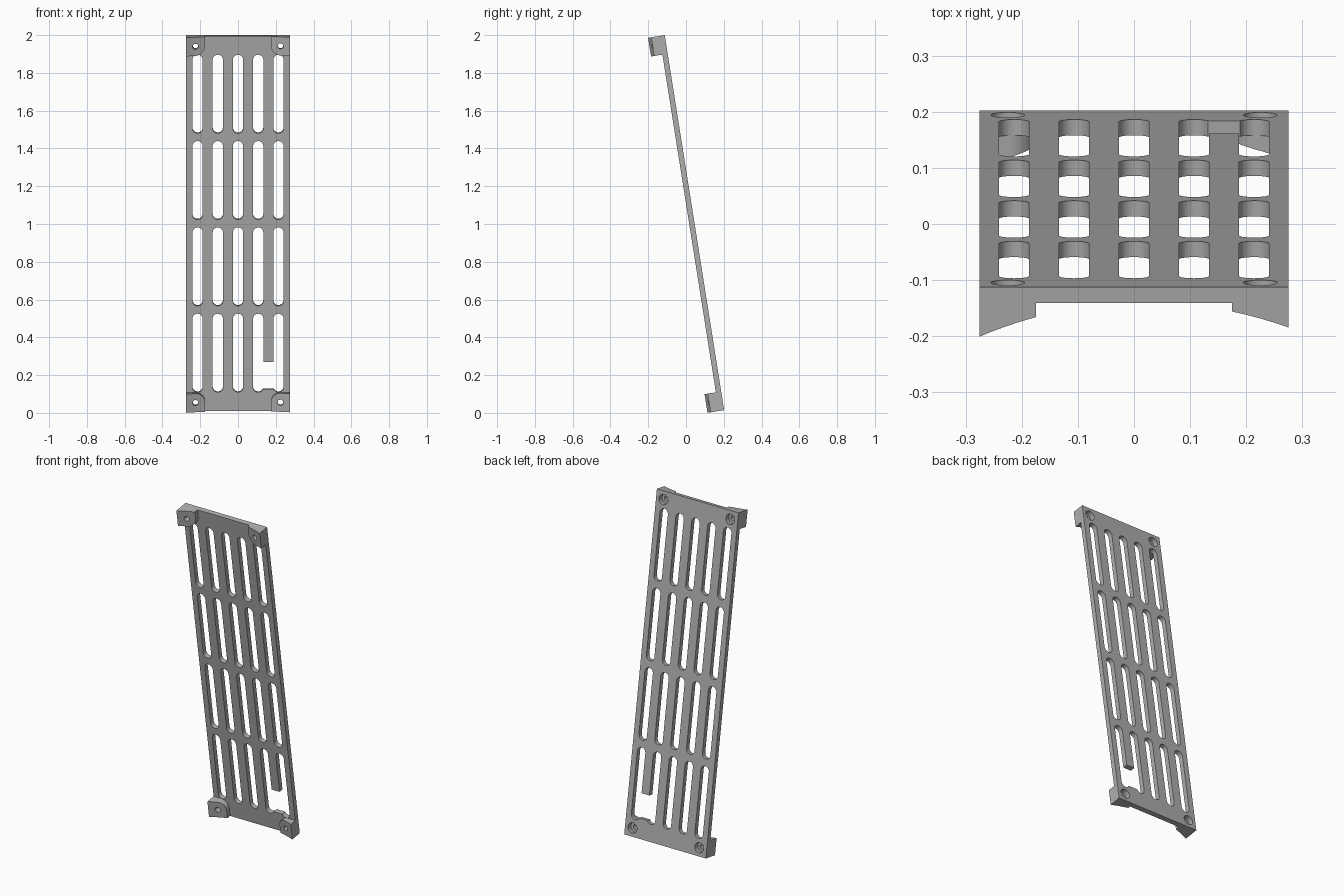
import bpy
import bmesh
from math import pi, cos, sin, radians
from mathutils import Matrix

cube = bpy.data.objects.get("Cube")
if cube:
    bpy.data.objects.remove(cube, do_unlink=True)

WIDTH, LENGTH, THICK = 0.55, 2.01, 0.0285
HALF = WIDTH / 2
PAD = 0.1                      # side of the square mounting pads
SLOT_W, SLOT_L = 0.054, 0.421
PITCH_X, PITCH_V = 0.107, 0.4627
HOLE_X, HOLE_V = 0.225, 0.05

# Panel space: x across, y along the length, z out of the front face
LEAN = Matrix.Translation((0, 0.202, 0.0145)) @ Matrix.Rotation(radians(99), 4, 'X')

grey = bpy.data.materials.new("plain_grey")
grey.use_nodes = True
COLOUR = (0.42, 0.42, 0.42, 1)
grey.diffuse_color = COLOUR
grey.node_tree.nodes["Principled BSDF"].inputs["Base Color"].default_value = COLOUR


def add_prism(bm, outline, z0, z1):
    """Extrude a counter-clockwise outline from z0 to z1."""
    face = bm.faces.new([bm.verts.new((x, y, z0)) for x, y in outline])
    top = bmesh.ops.extrude_face_region(bm, geom=[face])
    verts = [g for g in top["geom"] if isinstance(g, bmesh.types.BMVert)]
    bmesh.ops.translate(bm, verts=verts, vec=(0, 0, z1 - z0))


def arc(cx, cy, r, start, end, steps=14):
    return [(cx + r * cos(start + (end - start) * i / steps),
             cy + r * sin(start + (end - start) * i / steps)) for i in range(steps + 1)]


def box(x0, x1, y0, y1):
    return [(x0, y0), (x1, y0), (x1, y1), (x0, y1)]


def circle(cx, cy, r):
    return arc(cx, cy, r, 0, 2 * pi, 32)[:-1]


def make(name, prisms):
    bm = bmesh.new()
    for outline, z0, z1 in prisms:
        add_prism(bm, outline, z0, z1)
    bmesh.ops.recalc_face_normals(bm, faces=bm.faces)
    mesh = bpy.data.meshes.new(name)
    bm.to_mesh(mesh)
    bm.free()
    mesh.materials.append(grey)
    obj = bpy.data.objects.new(name, mesh)
    bpy.context.collection.objects.link(obj)
    obj.matrix_world = LEAN
    return obj


def cut(obj, cutters):
    for cutter in cutters:
        mod = obj.modifiers.new("cut", 'BOOLEAN')
        mod.operation = 'DIFFERENCE'
        mod.solver = 'EXACT'
        mod.object = cutter
    bpy.context.view_layer.update()
    graph = bpy.context.evaluated_depsgraph_get()
    mesh = bpy.data.meshes.new_from_object(obj.evaluated_get(graph))
    obj.modifiers.clear()
    obj.data = mesh


# Cutter: grid of round-ended slots
slots = []
r = SLOT_W / 2
for col in range(-2, 3):
    for row in range(4):
        x = col * PITCH_X
        y = LENGTH / 2 + (row - 1.5) * PITCH_V
        h = SLOT_L / 2 - r
        outline = arc(x, y + h, r, 0, pi) + arc(x, y - h, r, pi, 2 * pi)
        slots.append((outline, -0.05, 0.08))
slot_cutter = make("slot_cutter", slots)

# Cutter: missing length of one bar
gap_cutter = make("gap_cutter", [(box(PITCH_X, 2 * PITCH_X, 0.117, 0.262), -0.06, 0.09)])

# Cutters: screw holes and the wider head recesses at the back
spots = [(sx * HOLE_X, y) for sx in (-1, 1) for y in (HOLE_V, LENGTH - HOLE_V)]
screw_cutter = make("screw_cutter", [(circle(x, y, 0.015), -0.1, 0.2) for x, y in spots])
head_cutter = make("head_cutter", [(circle(x, y, 0.03), -0.1, 0.03) for x, y in spots])

# Cutter: large cylinder that hollows the pad fronts, slightly off centre
bm = bmesh.new()
bmesh.ops.create_cone(bm, cap_ends=True, segments=180, radius1=0.744, radius2=0.744,
                      depth=3, matrix=Matrix.Translation((0.0207, 1, 0.772))
                      @ Matrix.Rotation(pi / 2, 4, 'X'))
mesh = bpy.data.meshes.new("curve_cutter")
bm.to_mesh(mesh)
bm.free()
mesh.materials.append(grey)
curve_cutter = bpy.data.objects.new("curve_cutter", mesh)
bpy.context.collection.objects.link(curve_cutter)
curve_cutter.matrix_world = LEAN

# Slotted panel
panel = make("slotted_panel", [(box(-HALF, HALF, 0, LENGTH), 0, THICK)])
cut(panel, [slot_cutter, gap_cutter, head_cutter, screw_cutter])
parts = [panel]

# Mounting pads with one rounded inner corner
ROUND = 0.05
for side, sx in (("right", -1), ("left", 1)):
    for level, flip in (("lower", False), ("upper", True)):
        inner = HALF - PAD
        pts = [(HALF, 0), (HALF, PAD)]
        pts += arc(inner + ROUND, PAD - ROUND, ROUND, pi / 2, pi, 10) + [(inner, 0)]
        pts = [(sx * x, LENGTH - y if flip else y) for x, y in pts]
        pad = make(f"{level}_{side}_pad", [(pts, THICK, 0.13)])
        cut(pad, [curve_cutter, head_cutter, screw_cutter])
        parts.append(pad)

for cutter in (slot_cutter, gap_cutter, screw_cutter, head_cutter, curve_cutter):
    bpy.data.objects.remove(cutter, do_unlink=True)

# Smooth the rounded walls, keep the edges sharp
bpy.ops.object.select_all(action='DESELECT')
for obj in parts:
    obj.select_set(True)
bpy.context.view_layer.objects.active = panel
bpy.ops.object.shade_smooth_by_angle(angle=radians(30))
